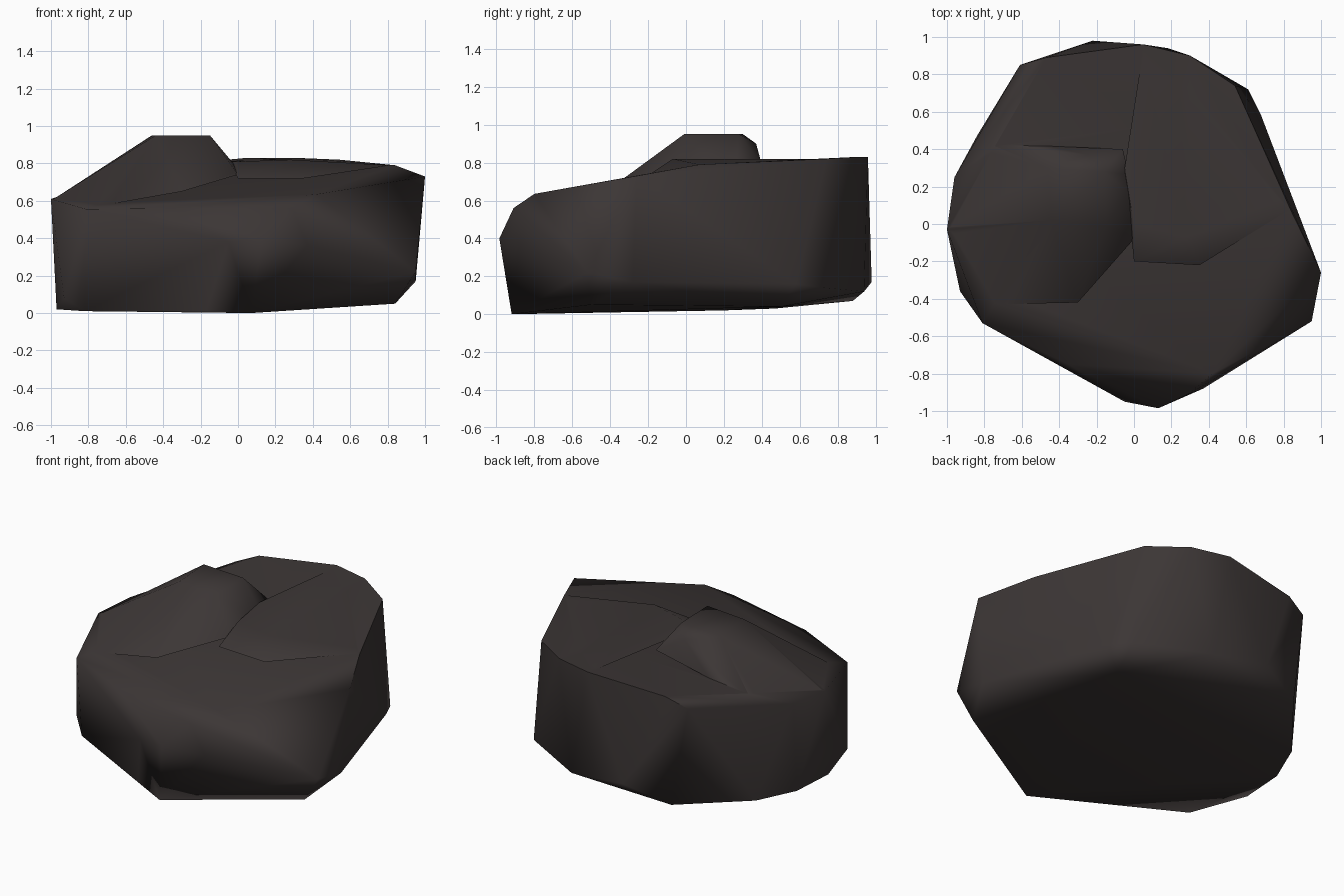
import bpy, bmesh, math

if "Cube" in bpy.data.objects:
    bpy.data.objects.remove(bpy.data.objects["Cube"])

stone = bpy.data.materials.new("dark_brown_stone")
stone.diffuse_color = (0.045, 0.037, 0.036, 1)
stone.use_nodes = True
stone.node_tree.nodes["Principled BSDF"].inputs["Base Color"].default_value = stone.diffuse_color


def hull(name, points):
    """Make an object from the convex hull of the points."""
    bm = bmesh.new()
    verts = [bm.verts.new(p) for p in points]
    res = bmesh.ops.convex_hull(bm, input=verts, use_existing_faces=False)
    spare = {e for e in res["geom_interior"] + res["geom_unused"]
             if isinstance(e, bmesh.types.BMVert)}
    bmesh.ops.delete(bm, geom=list(spare), context='VERTS')
    bmesh.ops.recalc_face_normals(bm, faces=bm.faces)
    mesh = bpy.data.meshes.new(name)
    bm.to_mesh(mesh)
    bm.free()
    mesh.materials.append(stone)
    obj = bpy.data.objects.new(name, mesh)
    bpy.context.collection.objects.link(obj)
    return obj


# Upper rim of the boulder
top = [(-.81, -.53, .555), (-.35, -.75, .56), (.29, -.91, .56),
       (.42, -.80, .635), (1, -.26, .73), (.84, .07, .79), (.54, .74, .82),
       (.30, .90, .83), (.05, .96, .83), (-.47, .89, .78), (-.61, .85, .72),
       (-.96, .25, .62), (-1, -.03, .61)]

# Middle bulges
middle = [(.13, -.985, .40), (-.05, -.95, .38), (.37, -.88, .36),
          (.95, -.52, .22)]

# Underside rim
bottom = [(.07, -.92, 0), (-.17, -.80, .01), (-.82, -.46, .01), (-.93, -.36, .08),
          (-.97, -.10, .02), (-.95, .20, .02), (-.84, .47, .03), (-.51, .88, .07),
          (-.22, .98, .17), (.18, .94, .12), (.61, .72, .14), (.68, .58, .16),
          (.95, -.28, .17), (.84, -.50, .05), (.55, .50, .04)]

# Raised lump on top, sloping down to the left and front
peak = [(-.46, .30, .95), (-.44, .02, .95), (-.15, -.01, .95), (-.16, .28, .95),
        (-.25, .37, .90), (-.985, -.02, .61), (-.78, .43, .66), (-.06, .40, .79),
        (0, .15, .77), (0, -.08, .74), (-.30, -.42, .65), (-.75, -.43, .57)]

# Low step at the back right of the top
step = [(0, 0, .81), (.28, -.07, .82), (.42, .02, .81), (.82, .07, .79),
        (.30, .88, .82), (.05, .94, .82), (-.05, .30, .81), (0, -.2, .72),
        (.35, -.22, .72)]

boulder = hull("boulder", top + middle + bottom)
bpy.context.view_layer.objects.active = boulder
boulder.select_set(True)

# Fuse the raised parts into the boulder
for name, points in (("lump", peak), ("step", step)):
    part = hull(name, points)
    fuse = boulder.modifiers.new("fuse", 'BOOLEAN')
    fuse.operation = 'UNION'
    fuse.solver = 'EXACT'
    fuse.object = part
    bpy.ops.object.modifier_apply(modifier="fuse")
    bpy.data.objects.remove(part)

# Soft shading that keeps the big facets readable
bpy.ops.object.shade_smooth_by_angle(angle=math.radians(75))
weighted = boulder.modifiers.new("weighted_normals", 'WEIGHTED_NORMAL')
weighted.keep_sharp = True
